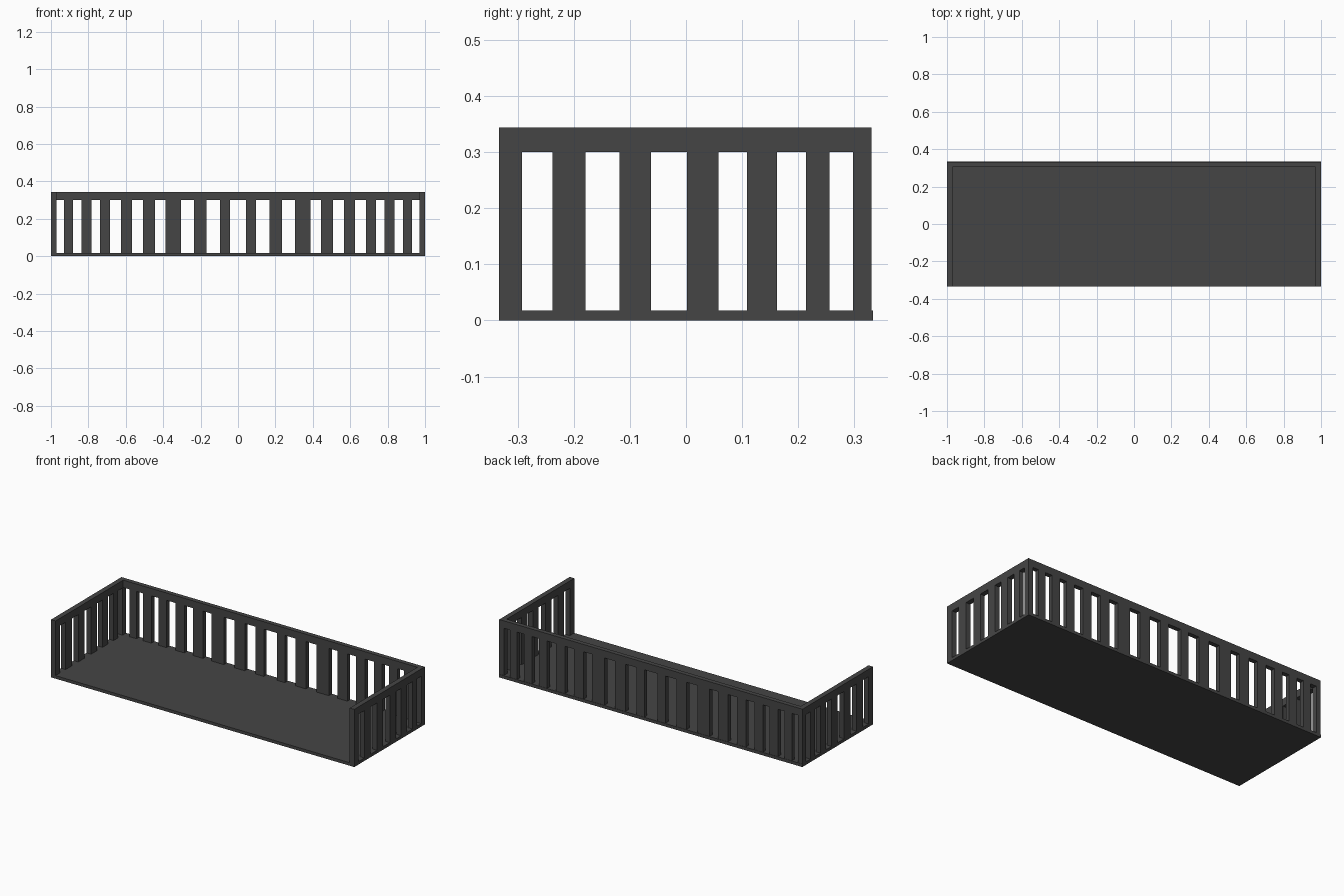
import bpy, bmesh
from mathutils import Vector

if "Cube" in bpy.data.objects:
    bpy.data.objects.remove(bpy.data.objects["Cube"])

FLOOR, RAIL, TOP = 0.018, 0.30, 0.344
grey = bpy.data.materials.new("dark_grey")
grey.diffuse_color = (0.06, 0.06, 0.06, 1)
grey.use_nodes = True
grey.node_tree.nodes["Principled BSDF"].inputs["Base Color"].default_value = grey.diffuse_color


def finish(name, bm):
    bmesh.ops.recalc_face_normals(bm, faces=bm.faces)
    mesh = bpy.data.meshes.new(name)
    bm.to_mesh(mesh)
    bm.free()
    mesh.materials.append(grey)
    obj = bpy.data.objects.new(name, mesh)
    bpy.context.collection.objects.link(obj)
    return obj


def prism(name, points, depth):
    """Extrude a planar outline along a vector."""
    bm = bmesh.new()
    face = bm.faces.new([bm.verts.new(p) for p in points])
    out = bmesh.ops.extrude_face_region(bm, geom=[face])
    moved = [v for v in out["geom"] if isinstance(v, bmesh.types.BMVert)]
    bmesh.ops.translate(bm, verts=moved, vec=Vector(depth))
    return finish(name, bm)


def comb(start, end, gaps):
    """Outline of a top rail with posts hanging down to the floor."""
    pts = [(end, TOP), (start, TOP), (start, FLOOR)]
    for a, b in gaps:
        pts += [(a, FLOOR), (a, RAIL), (b, RAIL), (b, FLOOR)]
    return pts + [(end, FLOOR)]


# Floor slab
prism("floor", [(-1, -0.333, 0), (1, -0.333, 0), (1, 0.333, 0), (-1, 0.333, 0)],
      (0, 0, FLOOR))

# Slatted back wall, gaps mirrored about the centre
half = [(0.096, 0.168), (0.235, 0.306), (0.387, 0.444), (0.508, 0.567),
        (0.626, 0.684), (0.738, 0.784), (0.838, 0.882), (0.93, 0.97)]
gaps = [(-b, -a) for a, b in reversed(half)] + [(-0.043, 0.043)] + half
prism("back_wall", [(x, 0.304, z) for x, z in comb(-1, 1, gaps)], (0, 0.027, 0))

# Slatted end walls
side_gaps = [(-0.292, -0.238), (-0.179, -0.119), (-0.062, 0.002),
             (0.058, 0.109), (0.162, 0.214), (0.256, 0.298)]
outline = comb(-0.333, 0.304, side_gaps)
for name, s in (("left_wall", -1), ("right_wall", 1)):
    prism(name, [(s, y, z) for y, z in outline], (-s * 0.03, 0, 0))
